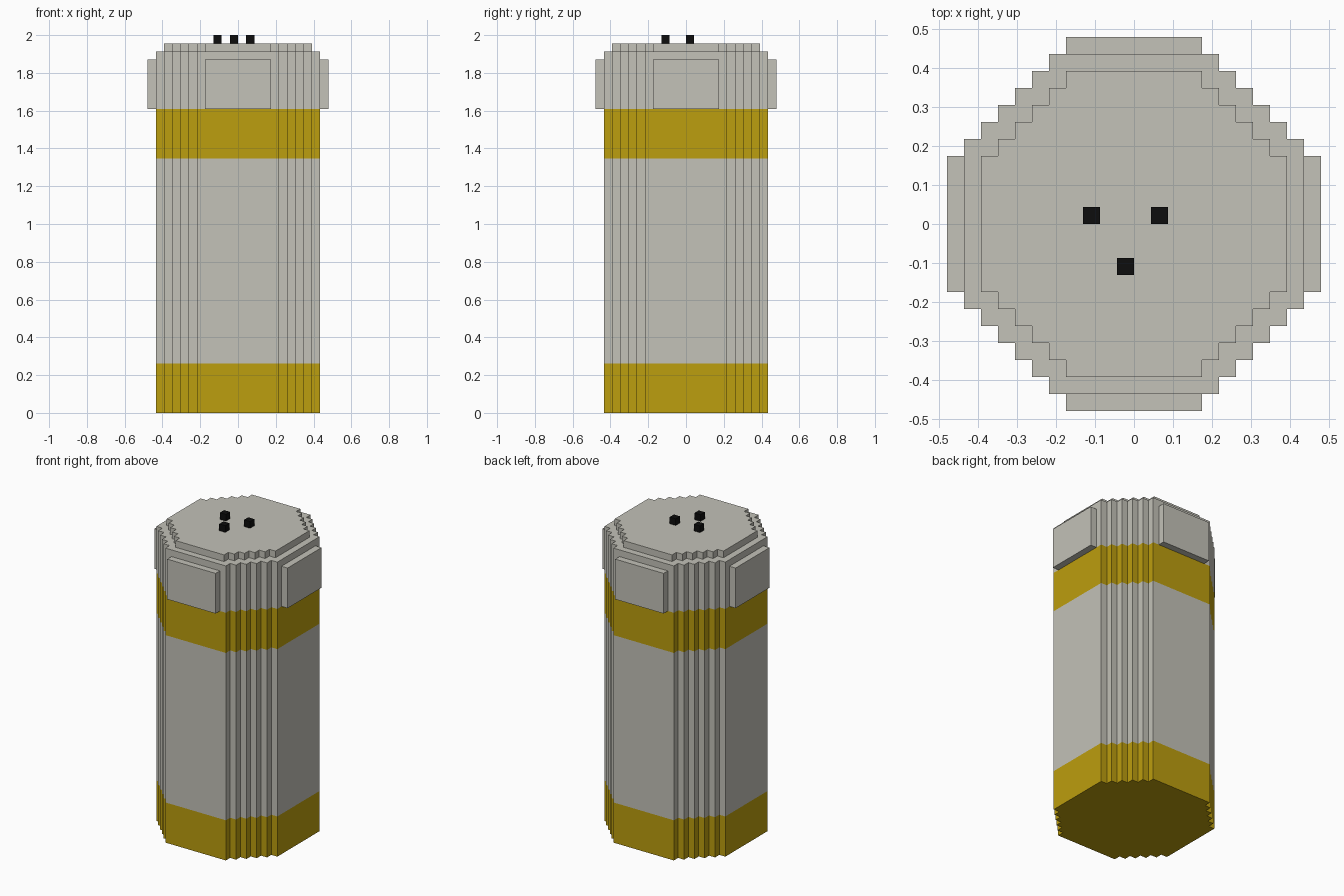
import bpy, bmesh

if "Cube" in bpy.data.objects:
    bpy.data.objects.remove(bpy.data.objects["Cube"])

U = 2 / 46  # one block of the stepped grid


def material(name, rgb):
    m = bpy.data.materials.new(name)
    m.diffuse_color = (*rgb, 1)
    m.use_nodes = True
    m.node_tree.nodes["Principled BSDF"].inputs["Base Color"].default_value = m.diffuse_color
    return m


GREY = material("warm grey", (0.546, 0.539, 0.479))
YELLOW = material("mustard yellow", (0.503, 0.342, 0.0044))
BLACK = material("black", (0.004, 0.004, 0.004))


def finish(name, bm, mats):
    bmesh.ops.recalc_face_normals(bm, faces=bm.faces)
    me = bpy.data.meshes.new(name)
    bm.to_mesh(me)
    bm.free()
    for m in mats:
        me.materials.append(m)
    ob = bpy.data.objects.new(name, me)
    bpy.context.collection.objects.link(ob)
    return ob


def stepped_outline(inset):
    """Octagon with staircase corners, in blocks, walked clockwise."""
    corner = [(5, 10)]
    for i in range(5):
        corner += [(5 + i, 9 - i), (6 + i, 9 - i)]
    pts = [(x - inset, y - inset) for x, y in corner]
    out = []
    for _ in range(4):
        out += pts
        pts = [(y, -x) for x, y in pts]
    return out


def box(name, lo, hi, mat):
    bm = bmesh.new()
    bmesh.ops.create_cube(bm, size=1)
    for v in bm.verts:
        v.co = [(h if c > 0 else l) * U for c, l, h in zip(v.co, lo, hi)]
    return finish(name, bm, [mat])


# Canister: stacked rings with a stepped lid, banded by height
bm = bmesh.new()
rings = []
for z, inset in [(0, 0), (6, 0), (31, 0), (37, 0), (44, 0), (44, 1), (45, 1)]:
    rings.append([bm.verts.new((x * U, y * U, z * U)) for x, y in stepped_outline(inset)])
n = len(rings[0])
for a, b in zip(rings, rings[1:]):
    for i in range(n):
        j = (i + 1) % n
        bm.faces.new((a[i], a[j], b[j], b[i]))
bm.faces.new(rings[0])
bm.faces.new(rings[-1])
for f in bm.faces:
    z = f.calc_center_median().z / U
    f.material_index = 1 if z < 6 or 31 < z < 37 else 0
finish("canister", bm, [GREY, YELLOW])

# Raised grip plates on the four sides of the lid
for side, s in (("front", -1), ("back", 1)):
    a, b = sorted((10 * s, 11 * s))
    box(side + "_grip_plate", (-4, a, 37), (4, b, 43), GREY)
for side, s in (("left", -1), ("right", 1)):
    a, b = sorted((10 * s, 11 * s))
    box(side + "_grip_plate", (a, -4, 37), (b, 4, 43), GREY)

# Three small pins on top
for i, (x, y) in enumerate([(-3, 0), (1, 0), (-1, -3)]):
    box(f"top_pin_{i + 1}", (x, y, 45), (x + 1, y + 1, 46), BLACK)
